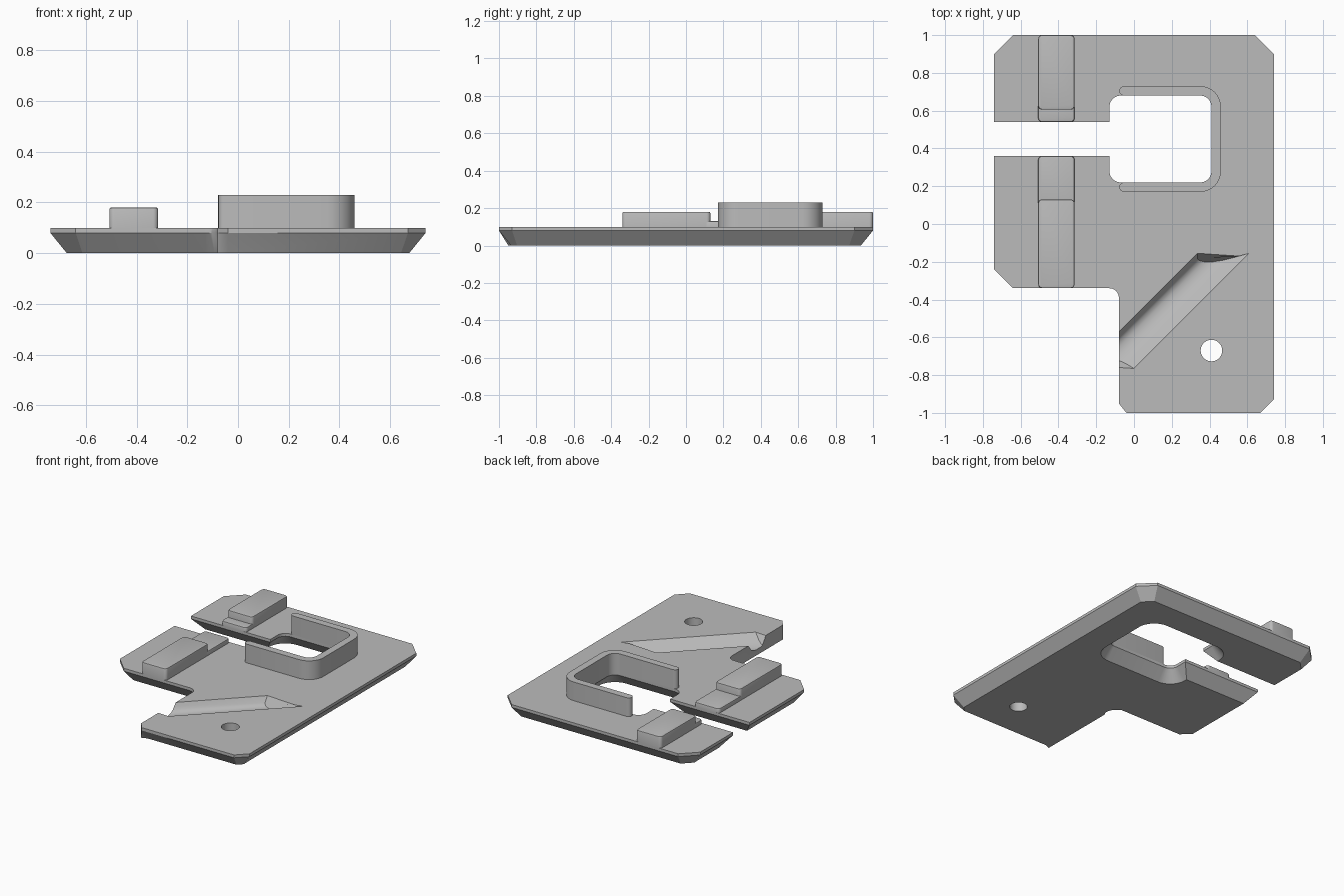
import bpy, bmesh, math
from mathutils import Vector

cube = bpy.data.objects.get("Cube")
if cube:
    bpy.data.objects.remove(cube, do_unlink=True)

grey = bpy.data.materials.new("plain_grey")
grey.use_nodes = True
grey.diffuse_color = (0.5, 0.5, 0.5, 1)
grey.node_tree.nodes["Principled BSDF"].inputs["Base Color"].default_value = (0.5, 0.5, 0.5, 1)


def loft(name, rings):
    """Solid through rings of matching 3D points, capped at both ends."""
    bm = bmesh.new()
    loops = [[bm.verts.new(p) for p in ring] for ring in rings]
    n = len(loops[0])
    for a, b in zip(loops, loops[1:]):
        for i in range(n):
            j = (i + 1) % n
            bm.faces.new((a[i], a[j], b[j], b[i]))
    bm.faces.new(loops[0][::-1])
    bm.faces.new(loops[-1])
    bmesh.ops.recalc_face_normals(bm, faces=bm.faces)
    mesh = bpy.data.meshes.new(name)
    bm.to_mesh(mesh)
    bm.free()
    obj = bpy.data.objects.new(name, mesh)
    bpy.context.collection.objects.link(obj)
    mesh.materials.append(grey)
    return obj


def level(points, z):
    return [(p[0], p[1], z) for p in points]


def arc(cx, cy, r, start, end, steps=8):
    out = []
    for i in range(steps + 1):
        a = math.radians(start + (end - start) * i / steps)
        out.append((cx + r * math.cos(a), cy + r * math.sin(a)))
    return out


def activate(obj):
    bpy.ops.object.select_all(action='DESELECT')
    obj.select_set(True)
    bpy.context.view_layer.objects.active = obj


def smooth(obj):
    activate(obj)
    bpy.ops.object.shade_smooth_by_angle(angle=math.radians(30))


def cut(obj, cutter):
    cutter.hide_render = True
    mod = obj.modifiers.new("cut", 'BOOLEAN')
    mod.object = cutter
    mod.solver = 'EXACT'
    activate(obj)
    bpy.ops.object.modifier_apply(modifier=mod.name)
    bpy.data.objects.remove(cutter, do_unlink=True)


# Plate outline, counterclockwise, running in through the slit and round the opening
TOP, BAND, INSET = 0.10, 0.08, 0.065
fillet = arc(-0.13, -0.39, 0.05, 0, 90)
outline = [(-0.08, -0.95), (-0.04, -1), (0.67, -1), (0.74, -0.93), (0.74, 0.9),
           (0.64, 1), (-0.64, 1), (-0.74, 0.9), (-0.74, 0.54), (-0.13, 0.54)]
outline += arc(-0.07, 0.62, 0.06, 180, 90)
outline += arc(0.35, 0.62, 0.06, 90, 0)
outline += arc(0.35, 0.28, 0.06, 0, -90)
outline += arc(-0.07, 0.28, 0.06, -90, -180)
outline += [(-0.13, 0.36), (-0.74, 0.36), (-0.74, -0.24), (-0.64, -0.34)]
count = len(outline)
outline += fillet[::-1]

# The underside is drawn in, except along the straight notch wall
bottom = []
for i, p in enumerate(outline):
    before, here, after = (Vector(outline[k % len(outline)]) for k in (i - 1, i, i + 1))
    n1, n2 = (Vector((-d.y, d.x)).normalized() for d in (here - before, after - here))
    depth = INSET
    if i >= count:
        depth *= 1 - (i - count) / (len(fillet) - 1)
    if i == 0:
        depth = 0
    bottom.append(here + (n1 + n2) * depth / (1 + n1.dot(n2)))
bottom[1] = Vector((-0.04, -1 + INSET))
plate = loft("base_plate", [level(bottom, 0), level(outline, BAND), level(outline, TOP)])

# Round through hole
ring = arc(0.41, -0.67, 0.057, 0, 360, 40)[:-1]
cut(plate, loft("hole_cutter", [level(ring, -0.1), level(ring, 0.2)]))

# Diagonal channel with sloped ends
section = [(0, 0.05), (0, 0), (0.03, -0.038), (0.05, -0.052), (0.08, -0.06),
           (0.13, -0.06), (0.17, -0.05), (0.21, -0.033), (0.275, 0), (0.275, 0.05)]


def channel_end(y, inward):
    points = []
    for t, z in section:
        shift = inward * 0.75 * max(-z, 0)
        points.append((0.49 + y + shift + t, y + shift, TOP + z))
    return points


cut(plate, loft("channel_cutter", [channel_end(-0.765, 1), channel_end(-0.155, -1)]))
smooth(plate)

# Raised guard wall round three sides of the opening
wall = arc(-0.053, 0.705, 0.025, 90, 270)
wall += arc(0.35, 0.62, 0.06, 90, 0) + arc(0.35, 0.28, 0.06, 0, -90)
wall += arc(-0.053, 0.195, 0.025, 90, 270)
wall += arc(0.35, 0.28, 0.11, -90, 0) + arc(0.35, 0.62, 0.11, 0, 90)
smooth(loft("guard_wall", [level(wall, TOP - 0.005), level(wall, 0.23)]))


# Rounded rail blocks with low steps beside the slit
def block(name, y0, y1, height):
    def outline_at(pad):
        x0, x1, r = -0.507 + pad, -0.315 - pad, 0.02
        lo, hi = y0 + pad, y1 - pad
        return (arc(x1 - r, hi - r, r, 0, 90, 5) + arc(x0 + r, hi - r, r, 90, 180, 5)
                + arc(x0 + r, lo + r, r, 180, 270, 5) + arc(x1 - r, lo + r, r, 270, 360, 5))
    rings = [level(outline_at(0), TOP - 0.005), level(outline_at(0), height - 0.008),
             level(outline_at(0.002), height - 0.002), level(outline_at(0.008), height)]
    smooth(loft(name, rings))


block("front_rail", -0.34, 0.13, 0.18)
block("front_rail_step", 0.08, 0.36, 0.13)
block("back_rail", 0.605, 1.0, 0.18)
block("back_rail_step", 0.54, 0.66, 0.13)
